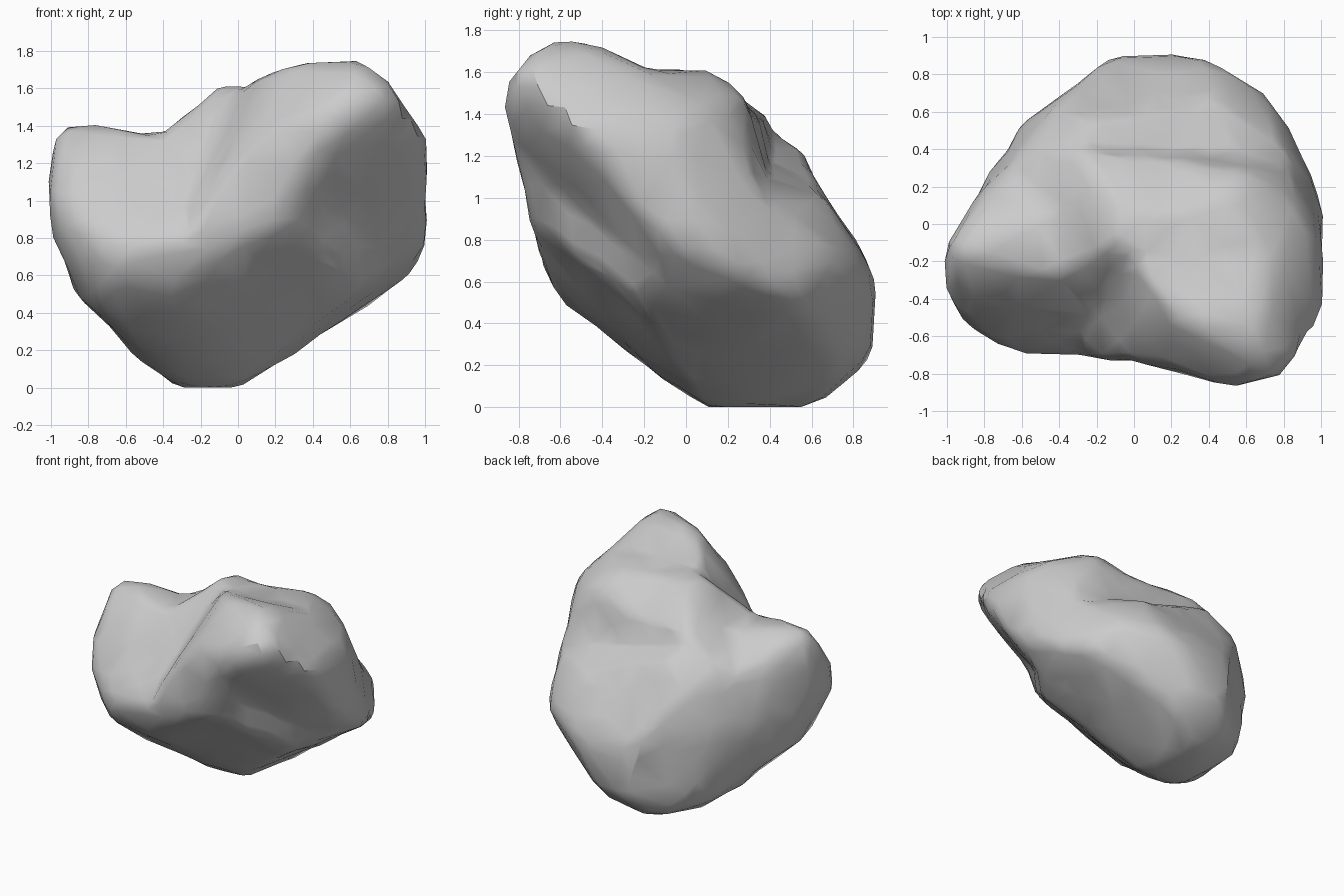
import bpy
import bmesh
import math
from mathutils import Vector, noise

old = bpy.data.objects.get("Cube")
if old:
    bpy.data.objects.remove(old, do_unlink=True)

FAR = 9.0
MIDDLE = Vector((0.05, 0, .875))      # point the boulder is shaped around

# Outlines across the width, along the depth and in plan
WIDTH = [(-1, 1.4), (-.8, 1.43), (-.58, 1.35), (-.39, 1.35), (-.1, 1.6), (.42, 1.76),
         (.74, 1.76), (1, 1.42), (1, .65), (.3, .2), (-.03, 0), (-.34, 0), (-.84, .46), (-1, .84)]
DEPTH = [(-.9, 1.36), (-.85, 1.6), (-.69, 1.76), (-.48, 1.76), (-.2, 1.6), (.12, 1.6),
         (.33, 1.42), (.5, 1.35), (.65, 1), (.89, .66), (.89, .25), (.62, 0), (.11, 0),
         (-.6, .5), (-.7, .75), (-.78, 1.08)]
PLAN = [(-1, -.15), (-.65, .48), (-.1, .89), (.36, .89), (.75, .67), (1, .26), (1, -.55),
        (.8, -.82), (.6, -.9), (.05, -.73), (-.6, -.69), (-.82, -.6), (-1, -.44)]

# Diagonal outlines that chamfer the corners
FRONT_DIAGONAL = [(-1.07, .09), (-.91, .66), (-.76, .68), (-.34, .54), (.07, .71), (.37, .56),
                  (.64, .53), (.8, .16), (1, -.04), (.96, -.36), (0, -.72), (-.91, -.33)]
BACK_DIAGONAL = [(-.2, 1.22), (-.06, 1.18), (.36, .71), (.46, .48), (.94, .32), (1.07, -.09),
                 (.81, -.49), (.17, -.95), (-.22, -1.03), (-.53, -.98), (-.98, -.25),
                 (-.76, .7)]
LOWER_DIAGONAL = [(-1.16, .48), (-1, .72), (-.25, .83), (-.14, .7), (.42, .54), (.71, .23),
                  (.79, -.16), (.7, -.59), (.44, -.77), (.12, -.78), (-.67, -.19), (-.72, 0)]


def cross(a, b):
    return a[0] * b[1] - a[1] * b[0]


def outline_wall(points, azimuth, elevation, base):
    """An outline with the flat axes it is drawn on."""
    a, e = math.radians(azimuth), math.radians(elevation)
    right = Vector((math.cos(a), math.sin(a), 0))
    up = Vector((-math.sin(a) * math.sin(e), math.cos(a) * math.sin(e), math.cos(e)))
    start = MIDDLE - Vector((0, 0, base))
    origin = Vector((start.dot(right), start.dot(up)))
    return points, right, up, origin


def reach_wall(direction, points, right, up, origin):
    """Distance from the middle to the outline's wall."""
    ray = Vector((direction.dot(right), direction.dot(up)))
    nearest = FAR
    for i, point in enumerate(points):
        corner = Vector(point)
        edge = Vector(points[i - 1]) - corner
        slope = cross(ray, edge)
        if abs(slope) < 1e-9:
            continue
        distance = cross(corner - origin, edge) / slope
        along = cross(corner - origin, ray) / slope
        if distance > 0 and -1e-6 <= along <= 1 + 1e-6:
            nearest = min(nearest, distance)
    return nearest


def reach_slope(direction, normal, offset):
    """Distance from the middle to a sloping plane."""
    facing = normal.dot(direction)
    return (offset - normal.dot(MIDDLE)) / facing if facing > 1e-4 else FAR


walls = [
    outline_wall(WIDTH, 0, 0, 0),
    outline_wall(DEPTH, 90, 0, 0),
    outline_wall(PLAN, 0, 90, 0),
    outline_wall(FRONT_DIAGONAL, 35, 30, MIDDLE.z),
    outline_wall(BACK_DIAGONAL, 215, 30, MIDDLE.z),
    outline_wall(LOWER_DIAGONAL, 145, -30, MIDDLE.z),
]

# Hollows, each the meeting of two slopes given as (normal, offset)
hollows = [
    # front valley between the low lobe and the peak
    ((Vector((-.05, -.8, .6)), 1.05), (Vector((-.75, -.35, .5)), .87)),
    # step down to the rear shelf
    ((Vector((.1, .97, .2)), .63), (Vector((.25, .35, .9)), 1.24)),
]

# Boulder body
bm = bmesh.new()
bmesh.ops.create_icosphere(bm, subdivisions=5, radius=1)
for v in bm.verts:
    direction = v.co.normalized()
    radius = min(reach_wall(direction, *wall) for wall in walls)
    for first, second in hollows:
        radius = min(radius, max(reach_slope(direction, *first), reach_slope(direction, *second)))
    v.co = MIDDLE + direction * radius

# Wear the edges down, then swell and roughen the surface above a flat base
for step in range(2):
    bmesh.ops.smooth_vert(bm, verts=bm.verts[:], factor=0.5,
                          use_axis_x=True, use_axis_y=True, use_axis_z=True)
bm.normal_update()
for v in bm.verts:
    v.co += v.normal * (0.008 + noise.noise(v.co * 5) * 0.015)
    v.co.z = max(v.co.z, 0)

mesh = bpy.data.meshes.new("boulder")
bm.to_mesh(mesh)
bm.free()
boulder = bpy.data.objects.new("boulder", mesh)
bpy.context.collection.objects.link(boulder)

# Stone colour
stone = bpy.data.materials.new("grey stone")
stone.use_nodes = True
grey = (0.6, 0.6, 0.6, 1)
stone.diffuse_color = grey
stone.node_tree.nodes["Principled BSDF"].inputs["Base Color"].default_value = grey
mesh.materials.append(stone)

# Irregular facets with soft shading
for other in bpy.context.selected_objects:
    other.select_set(False)
bpy.context.view_layer.objects.active = boulder
boulder.select_set(True)
facets = boulder.modifiers.new("facets", 'DECIMATE')
facets.ratio = 0.2
bpy.ops.object.modifier_apply(modifier=facets.name)
bpy.ops.object.shade_smooth_by_angle(angle=math.radians(30))
